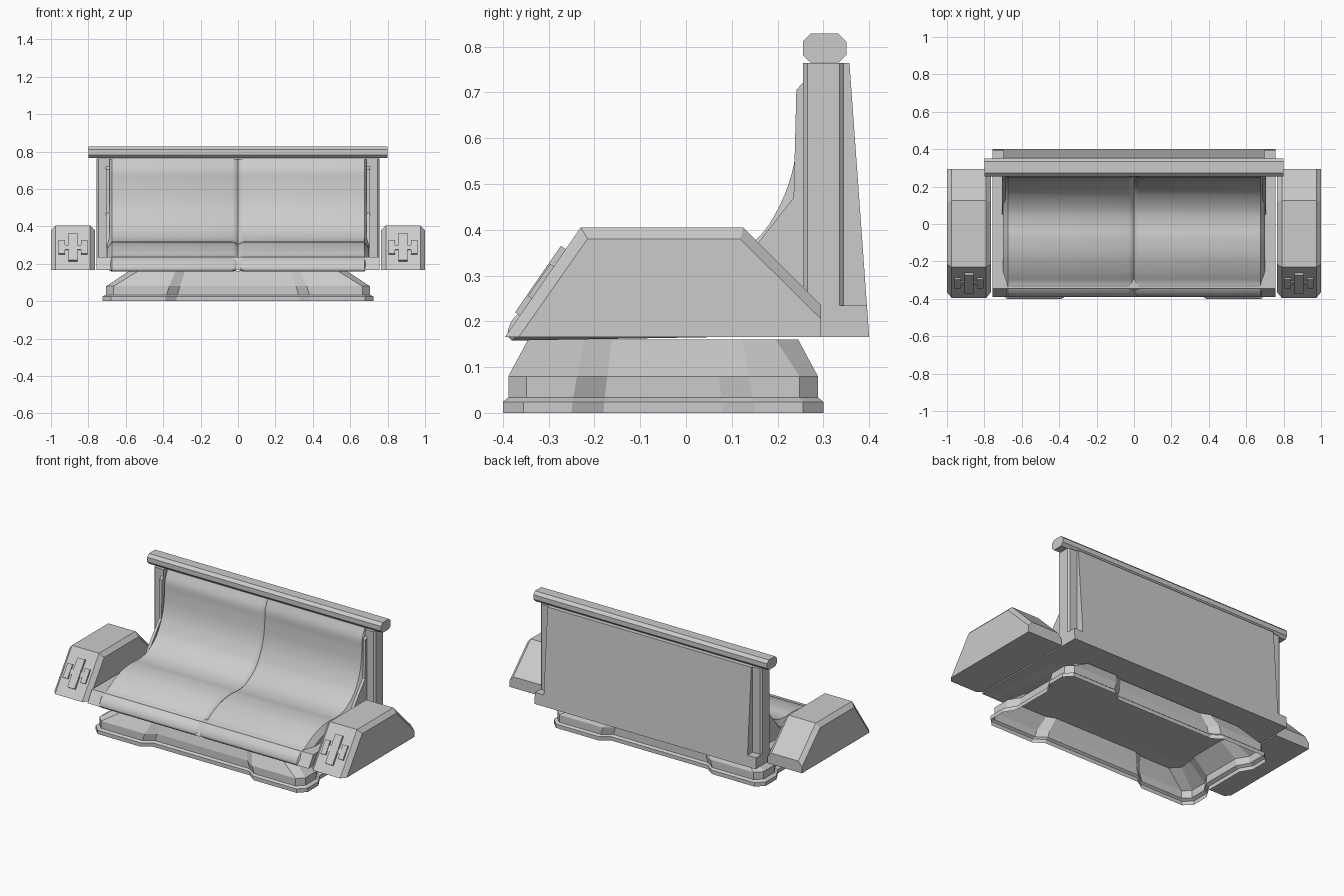
import bpy, bmesh
from mathutils import Vector, Matrix

if "Cube" in bpy.data.objects:
    bpy.data.objects.remove(bpy.data.objects["Cube"])


def loft(name, loops, cap_start=True, cap_end=True, smooth=None):
    """Skin closed loops of equal length into one mesh object."""
    bm = bmesh.new()
    rows = [[bm.verts.new(p) for p in loop] for loop in loops]
    n = len(rows[0])
    for a, b in zip(rows, rows[1:]):
        for i in range(n):
            j = (i + 1) % n
            bm.faces.new((a[i], a[j], b[j], b[i]))
    if cap_start:
        bm.faces.new(rows[0])
    if cap_end:
        bm.faces.new(rows[-1])
    bmesh.ops.recalc_face_normals(bm, faces=bm.faces)
    mesh = bpy.data.meshes.new(name)
    bm.to_mesh(mesh)
    bm.free()
    ob = bpy.data.objects.new(name, mesh)
    bpy.context.collection.objects.link(ob)
    if smooth:
        bpy.ops.object.select_all(action='DESELECT')
        bpy.context.view_layer.objects.active = ob
        ob.select_set(True)
        bpy.ops.object.shade_smooth_by_angle(angle=smooth)
    return ob


def at_x(x, profile):
    return [(x, y, z) for y, z in profile]


def prism(name, x0, x1, profile):
    return loft(name, [at_x(x0, profile), at_x(x1, profile)])


def chamfered(y0, y1, z0, z1, c):
    return [(y0 + c, z0), (y1 - c, z0), (y1, z0 + c), (y1, z1 - c),
            (y1 - c, z1), (y0 + c, z1), (y0, z1 - c), (y0, z0 + c)]


def spline(pts, steps=5):
    """Catmull-Rom curve through the points."""
    p = [Vector(q) for q in pts]
    p = [2 * p[0] - p[1]] + p + [2 * p[-1] - p[-2]]
    out = []
    for a, b, c, d in zip(p, p[1:], p[2:], p[3:]):
        for k in range(steps):
            t = k / steps
            out.append(0.5 * (2 * b + (c - a) * t + (2 * a - 5 * b + 4 * c - d) * t * t
                              + (3 * b - a - 3 * c + d) * t ** 3))
    return out + [p[-2]]


# Hollow plinth: notched outline with corner feet, open underneath
def plinth_loop(a, b, c, r, z, k):
    q = [(a - r, .13 * k), (a, .20 * k), (a, b - c), (a - c, b),
         (.39 * k, b), (.33 * k, b - r)]
    pts = q + [(-x, y) for x, y in reversed(q)]
    pts += [(-x, -y) for x, y in q] + [(x, -y) for x, y in reversed(q)]
    return [(x, y - .05, z) for x, y in pts]


loft("plinth", [plinth_loop(.725, .35, .045, .04, 0, 1),
                plinth_loop(.725, .35, .045, .04, .024, .99),
                plinth_loop(.705, .338, .04, .04, .034, .98),
                plinth_loop(.705, .338, .04, .04, .08, .94),
                plinth_loop(.585, .295, .05, .02, .16, .86)], cap_start=False)

# Tray under the seat
prism("seat_tray", -.757, .757,
      [(-.39, .166), (-.345, .235), (.395, .235), (.4, .166)])

# Seat and back cushion with a centre seam
lip = spline([(-.38, .158), (-.39, .172), (-.378, .205), (-.345, .232), (-.31, .243)], 3)
pad = spline([(-.31, .243), (-.25, .277), (-.17, .307), (-.08, .318), (0, .314),
              (.08, .33), (.16, .385), (.208, .46), (.235, .54), (.246, .63),
              (.25, .70), (.275, .762)])
curve = lip[:-1] + pad


def cushion_loop(x, sink):
    pts = []
    for i, p in enumerate(curve):
        t = (curve[min(i + 1, len(curve) - 1)] - curve[max(i - 1, 0)]).normalized()
        pts.append((p.x + t.y * sink, p.y - t.x * sink))
    return at_x(x, pts + [(.33, .762), (.33, .17)])


loft("cushion", [cushion_loop(x, s) for x, s in
                 ((-.70, .035), (-.675, 0), (-.03, 0), (-.012, .006), (0, .016),
                  (.012, .006), (.03, 0), (.675, 0), (.70, .035))], smooth=.6)

# Sloping back panel
prism("back_panel", -.697, .697, [(.3, .166), (.4, .166), (.357, .764), (.3, .764)])

# Top rail
prism("top_rail", -.8, .8, chamfered(.255, .35, .765, .828, .017))

# Arm profiles: full section and the bevelled outer face
full = [(-.395, .166), (-.23, .405), (.125, .405), (.295, .235), (.295, .166)]
face = [(-.365, .166), (-.215, .38), (.118, .38), (.295, .205), (.295, .166)]
side_edge = [(.05, .2), (.05, .235), (.16, .375), (.235, .47), (.241, .705),
             (.256, .722), (.256, .762), (.33, .762), (.33, .2)]

for s, side in ((-1, "left"), (1, "right")):
    # Cushion side panel, post and its foot
    prism(side + "_side_panel", s * .688, s * .705, side_edge)
    c = .01
    outline = [(.69, .255), (.757 - c, .255), (.757, .255 + c), (.757, .345 - c),
               (.757 - c, .345), (.69, .345)]
    loft(side + "_post", [[(s * x, y, z) for x, y in outline] for z in (.2, .764)])

    # Armrest
    loft(side + "_armrest", [at_x(s * .765, face), at_x(s * .79, full),
                             at_x(s * .975, full), at_x(s * 1.0, face)])

    # Raised bars on the sloping arm front
    for label, x, w, h, d in (("middle_bar", .882, .05, .176, .026),
                              ("inner_bar", .822, .034, .085, .02),
                              ("outer_bar", .942, .034, .085, .02),
                              ("cross_bar", .882, .1, .03, .014)):
        ob = loft(f"{side}_{label}",
                  [[(i * w / 2, -d / 2, -h / 2), (i * w / 2, d / 2, -h / 2),
                    (i * w / 2, d / 2, h / 2), (i * w / 2, -d / 2, h / 2)] for i in (-1, 1)])
        ob.matrix_world = (Matrix.Translation((s * x, -.3125, .285))
                           @ Matrix.Rotation(-.603, 4, 'X'))
